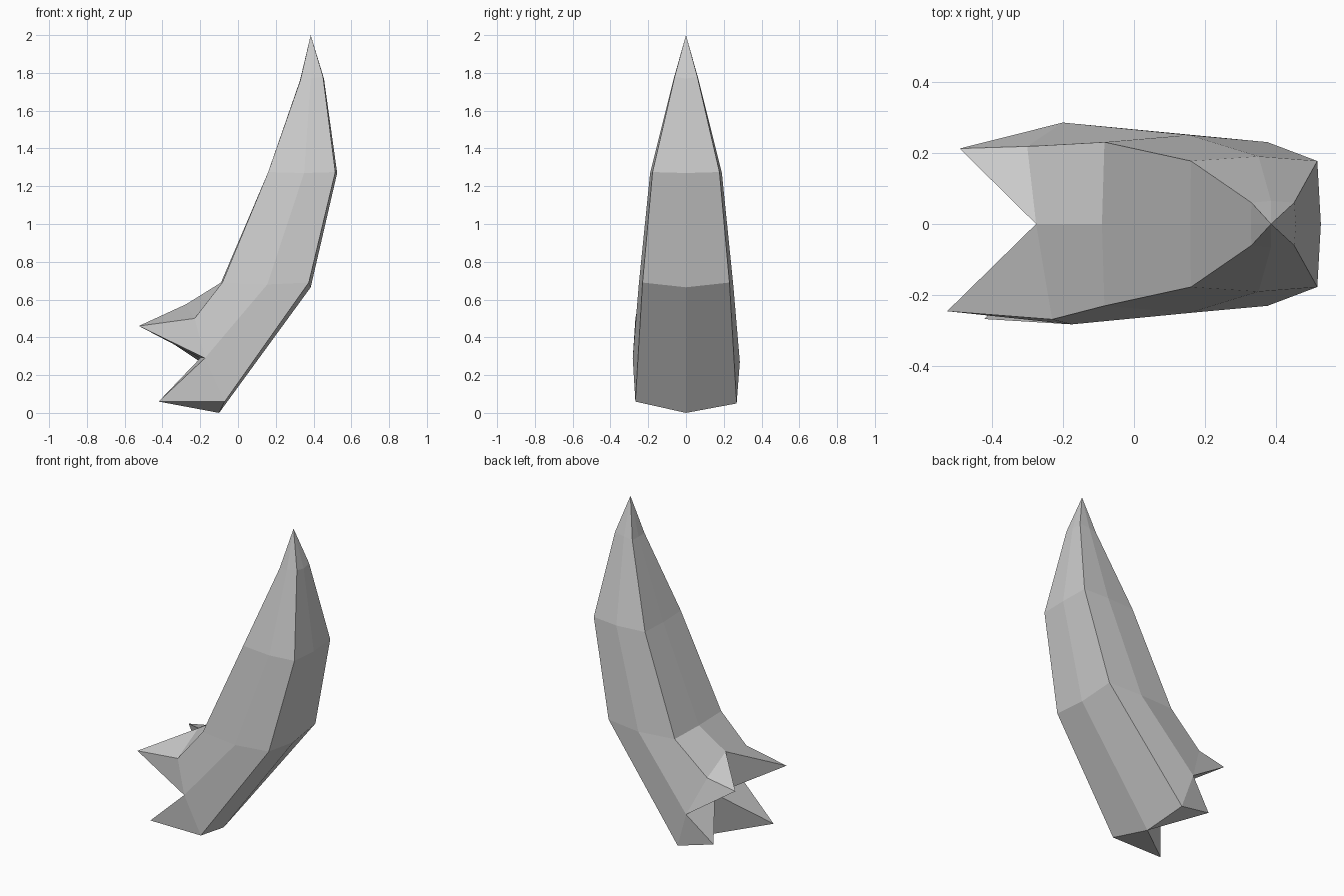
import bpy, bmesh

if "Cube" in bpy.data.objects:
    bpy.data.objects.remove(bpy.data.objects["Cube"])

bm = bmesh.new()


def v(*co):
    return bm.verts.new(co)


def ring(left, right, width, mid_left, side, mid_right):
    """Eight-sided section, points as (x, z); order runs left, front, right, back."""
    half = [(left, width), (side[:2], side[2]), (right, width)]
    front = [v(p[0], -w, p[1]) for p, w in half]
    back = [v(p[0], w, p[1]) for p, w in reversed(half)]
    return [v(mid_left[0], 0, mid_left[1])] + front + [v(mid_right[0], 0, mid_right[1])] + back


# Horn body sections, from top to bottom
rings = [
    ring((.33, 1.76), (.45, 1.78), .06, (.328, 1.76), (.385, 1.77, .065), (.455, 1.77)),
    ring((.16, 1.275), (.515, 1.275), .177, (.158, 1.27), (.35, 1.27, .19), (.525, 1.27)),
    ring((-.083, .69), (.375, .69), .23, (-.09, .69), (.155, .68, .25), (.385, .665)),
]

# Torn lower edge: same order as the rings
base = [v(-.275, 0, .575),
        v(-.23, -.268, .50), v(-.175, -.282, .29), v(-.07, -.268, .06),
        v(-.10, 0, 0),
        v(-.13, .268, .05), v(-.20, .285, .27), v(-.30, .218, .50)]
rings.append(base)

# Pointed tip
tip = v(.385, 0, 2.0)
for i in range(8):
    bm.faces.new((tip, rings[0][i], rings[0][(i + 1) % 8]))

# Body walls
for a, b in zip(rings, rings[1:]):
    for i in range(8):
        j = (i + 1) % 8
        bm.faces.new((a[i], b[i], b[j], a[j]))

# Jagged spikes on both sides, and the broken end closed around a centre point
core = v(-.20, 0, .29)
spikes = [(v(-.525, -.245, .46), v(-.42, -.267, .06), base[1:4]),
          (v(-.49, .212, .465), v(-.355, .235, .105), base[7:4:-1])]
for upper, lower, (corner, notch, heel) in spikes:
    bm.faces.new((base[0], corner, upper))
    bm.faces.new((corner, notch, upper))
    bm.faces.new((notch, heel, lower))
    bm.faces.new((heel, base[4], lower))
    rim = [base[0], upper, notch, lower, base[4]]
    for p, q in zip(rim, rim[1:]):
        bm.faces.new((p, q, core))

bmesh.ops.recalc_face_normals(bm, faces=bm.faces)
mesh = bpy.data.meshes.new("broken_horn")
bm.to_mesh(mesh)
bm.free()
horn = bpy.data.objects.new("broken_horn", mesh)
bpy.context.collection.objects.link(horn)
